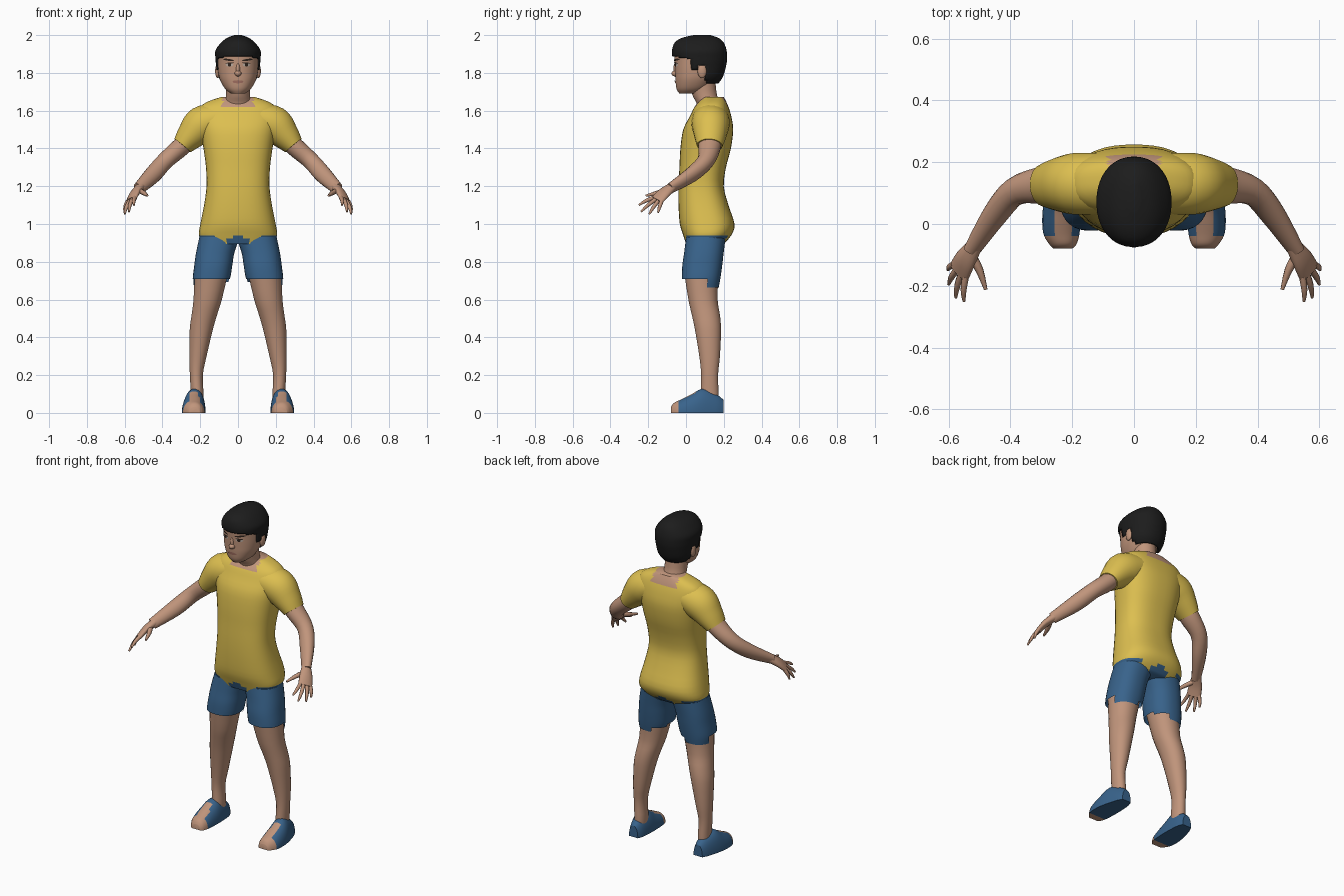
import bpy, bmesh, math
from mathutils import Vector, Matrix

if "Cube" in bpy.data.objects:
    bpy.data.objects.remove(bpy.data.objects["Cube"])


def material(name, rgb):
    m = bpy.data.materials.new(name)
    m.use_nodes = True
    m.diffuse_color = (*rgb, 1)
    bsdf = next(n for n in m.node_tree.nodes if n.type == 'BSDF_PRINCIPLED')
    bsdf.inputs["Base Color"].default_value = (*rgb, 1)
    return m


SKIN = material("skin", (0.53, 0.30, 0.20))
SHIRT = material("yellow cloth", (0.72, 0.52, 0.08))
BLUE = material("blue cloth", (0.04, 0.125, 0.26))
HAIR = material("black hair", (0.012, 0.012, 0.012))
LIP = material("lip", (0.36, 0.16, 0.12))
WHITE = material("eye white", (0.5, 0.42, 0.36))
DARK = material("dark brown", (0.03, 0.018, 0.013))


def finish(name, bm, mats, rule=None, keep=None, mirror=False, angle=50):
    """Turn a bmesh into an object, trimming and colouring faces by rule."""
    bmesh.ops.recalc_face_normals(bm, faces=bm.faces)
    if keep:
        drop = [f for f in bm.faces if not keep(f.calc_center_median())]
        bmesh.ops.delete(bm, geom=drop, context='FACES')
    for f in bm.faces:
        f.smooth = True
        if rule:
            f.material_index = rule(f.calc_center_median())
    me = bpy.data.meshes.new(name)
    bm.to_mesh(me)
    bm.free()
    me.set_sharp_from_angle(angle=math.radians(angle))
    for m in mats:
        me.materials.append(m)
    ob = bpy.data.objects.new(name, me)
    bpy.context.collection.objects.link(ob)
    if mirror:
        ob.modifiers.new("mirror", 'MIRROR').use_mirror_merge = False
    return ob


def smooth_rows(rows, steps):
    """Catmull-Rom interpolation through rows of numbers."""
    out = []
    for i in range(len(rows) - 1):
        a, b, c, d = (rows[max(0, min(len(rows) - 1, i + k))] for k in (-1, 0, 1, 2))
        for s in range(steps):
            t = s / steps
            out.append([q + 0.5 * t * (r - p + t * (2*p - 5*q + 4*r - w + t * (3*(q - r) + w - p)))
                        for p, q, r, w in zip(a, b, c, d)])
    return out + [list(rows[-1])]


def oval(n, p):
    """Unit superellipse points."""
    for k in range(n):
        a = 2 * math.pi * (k + 0.5) / n
        c, s = math.cos(a), math.sin(a)
        yield (math.copysign(abs(c) ** (2 / p), c), math.copysign(abs(s) ** (2 / p), s))


def loft(rings):
    bm = bmesh.new()
    vs = [[bm.verts.new(co) for co in ring] for ring in rings]
    n = len(vs[0])
    for a, b in zip(vs, vs[1:]):
        for k in range(n):
            bm.faces.new((a[k], a[(k + 1) % n], b[(k + 1) % n], b[k]))
    bm.faces.new(vs[0][::-1])
    bm.faces.new(vs[-1])
    return bm


def stack(rows, steps=3, n=32, p=2.3):
    """Loft upward through rows of z, x min, x max, y min, y max."""
    return loft([[((x0 + x1) / 2 + u * (x1 - x0) / 2, (y0 + y1) / 2 + v * (y1 - y0) / 2, z)
                  for u, v in oval(n, p)] for z, x0, x1, y0, y1 in smooth_rows(rows, steps)])


def centred(rows):
    return [(z, -rx, rx, y0, y1) for z, y0, y1, rx in rows]


def tube(rows, side, steps=3, n=16):
    """Loft along a path of x, y, z, radius along side, radius across."""
    pts = smooth_rows(rows, steps)
    rings = []
    for i, (x, y, z, a, b) in enumerate(pts):
        t = (Vector(pts[min(i + 1, len(pts) - 1)][:3]) - Vector(pts[max(i - 1, 0)][:3])).normalized()
        s = Vector(side)
        s = (s - t * s.dot(t)).normalized()
        w = t.cross(s)
        rings.append([Vector((x, y, z)) + s * a * u + w * b * v for u, v in oval(n, 2)])
    return loft(rings)


def ellipsoid(centre, size):
    bm = bmesh.new()
    bmesh.ops.create_uvsphere(bm, u_segments=16, v_segments=10, radius=1,
                              matrix=Matrix.Translation(centre) @ Matrix.Diagonal((*size, 1)))
    return bm


# Shirt body with ragged hem and square neckline
def shirt_rule(c):
    if c.z > 1.617 and abs(c.x) < 0.083:
        return 1
    if c.z < 0.935 and (abs(c.x) > 0.13 or abs(c.x) < 0.045):
        return 2
    return 0


body = centred([(0.895, 0.0, 0.20, 0.185), (0.94, -0.015, 0.24, 0.208), (1.0, -0.033, 0.257, 0.2),
                (1.1, -0.04, 0.225, 0.18), (1.2, -0.04, 0.2, 0.167), (1.3, -0.035, 0.212, 0.17),
                (1.4, -0.03, 0.238, 0.183), (1.5, -0.015, 0.25, 0.2), (1.57, 0.02, 0.24, 0.212),
                (1.62, 0.045, 0.225, 0.2), (1.65, 0.07, 0.212, 0.155), (1.672, 0.09, 0.2, 0.09)])
finish("shirt", stack(body, 3, 40, 2.5), [SHIRT, SKIN, BLUE], shirt_rule)

# Sleeves
finish("sleeves", tube([(0.11, 0.13, 1.555, 0.10, 0.085), (0.19, 0.13, 1.525, 0.10, 0.1),
                        (0.25, 0.128, 1.467, 0.085, 0.078), (0.294, 0.125, 1.415, 0.068, 0.056)],
                       (0, 1, 0), 4, 24), [SHIRT], mirror=True)

# Bare arms down to the wrists
finish("arms", tube([(0.25, 0.128, 1.467, 0.06, 0.05), (0.30, 0.125, 1.41, 0.06, 0.051),
                     (0.385, 0.105, 1.335, 0.046, 0.046), (0.45, 0.03, 1.262, 0.038, 0.046),
                     (0.525, -0.085, 1.188, 0.024, 0.032)], (0, 1, 0), 4), [SKIN], mirror=True)

# Hands: palm, four fingers, thumb
across = Vector((0.05, 0.055, -0.025))
finish("palms", tube([(0.515, -0.07, 1.198, 0.026, 0.024), (0.545, -0.115, 1.165, 0.038, 0.02),
                      (0.566, -0.155, 1.125, 0.042, 0.015)], across), [SKIN], mirror=True)
tips = {"index": (0.55, -0.25, 1.10), "middle": (0.577, -0.238, 1.065),
        "ring": (0.6, -0.195, 1.052), "little": (0.602, -0.148, 1.06)}
for i, (finger, tip) in enumerate(tips.items()):
    root = Vector((0.564, -0.15, 1.13)) + across * (i - 1.5) * 0.25
    mid = root.lerp(Vector(tip), 0.55) + Vector((0.004, 0, 0.004))
    finish(finger + "_fingers", tube([(*root, 0.011, 0.012), (*mid, 0.01, 0.01), (*tip, 0.005, 0.005)],
                                     across, 3, 8), [SKIN], mirror=True)
finish("thumbs", tube([(0.53, -0.095, 1.18, 0.014, 0.016), (0.50, -0.15, 1.165, 0.013, 0.013),
                       (0.48, -0.212, 1.15, 0.006, 0.006)], across, 3, 8), [SKIN], mirror=True)

# Shorts, longer at the back of the knee
finish("shorts", stack([(0.655, 0.065, 0.235, -0.02, 0.172), (0.71, 0.042, 0.24, -0.022, 0.182),
                        (0.78, 0.03, 0.232, -0.02, 0.192), (0.85, 0.018, 0.222, -0.01, 0.2),
                        (0.93, -0.01, 0.205, 0.0, 0.21)], 4),
       [BLUE], keep=lambda c: c.z > (0.71 if c.y < 0.115 else 0.66 if c.x > 0.12 else 0.69), mirror=True)

# Legs
finish("legs", stack([(0.04, 0.185, 0.25, 0.08, 0.17), (0.1, 0.182, 0.25, 0.077, 0.173),
                      (0.2, 0.186, 0.255, 0.08, 0.17), (0.3, 0.166, 0.258, 0.07, 0.18),
                      (0.44, 0.133, 0.256, 0.047, 0.186), (0.52, 0.11, 0.246, 0.03, 0.18),
                      (0.6, 0.085, 0.236, 0.012, 0.168), (0.74, 0.052, 0.23, -0.01, 0.172)],
                     3, 24, 2.1), [SKIN], mirror=True)

# Open-toed shoes, lofted from heel to toe with a flat sole
shoe = smooth_rows([(0.198, 0.19, 0.25, 0.07), (0.16, 0.177, 0.268, 0.1), (0.09, 0.172, 0.288, 0.128),
                    (0.03, 0.172, 0.297, 0.1), (-0.03, 0.176, 0.294, 0.07),
                    (-0.065, 0.186, 0.275, 0.052), (-0.08, 0.2, 0.26, 0.03)], 5)
rings = []
for y, x0, x1, h in shoe:
    rings.append([((x0 + x1) / 2 + u * (x1 - x0) / 2, y, max(0, v) * h) for u, v in oval(28, 2.2)])


def shoe_rule(c):
    slot = abs(c.x - 0.232) < 0.026 and c.y < 0.055 and c.z > 0.03
    return int(slot or c.y < -0.035)


finish("shoes", loft(rings), [BLUE, SKIN], shoe_rule, mirror=True)

# Neck and head
finish("neck", stack(centred([(1.58, 0.07, 0.2, 0.078), (1.64, 0.055, 0.185, 0.072),
                              (1.68, 0.035, 0.165, 0.064), (1.76, 0.01, 0.155, 0.066)]), p=2), [SKIN])
head = centred([(1.69, -0.035, 0.06, 0.036), (1.715, -0.05, 0.11, 0.068), (1.76, -0.056, 0.15, 0.094),
                (1.80, -0.058, 0.18, 0.105), (1.85, -0.06, 0.2, 0.11), (1.91, -0.062, 0.2, 0.108),
                (1.955, -0.045, 0.18, 0.085), (1.98, 0.02, 0.13, 0.04)])
finish("head", stack(head, 4, 40, 2.2), [SKIN])
finish("ears", ellipsoid((0.108, 0.085, 1.81), (0.013, 0.024, 0.038)), [SKIN], mirror=True)
finish("nose", ellipsoid((0, -0.056, 1.797), (0.018, 0.021, 0.016)), [SKIN])
finish("nose_bridge", ellipsoid((0, -0.053, 1.82), (0.011, 0.014, 0.035)), [SKIN])

# Facial details: thin patches that follow the face
face_rows = smooth_rows(head, 12)


def face_y(x, z):
    _, x0, x1, y0, y1 = min(face_rows, key=lambda r: abs(r[0] - z))
    return (y0 + y1) / 2 - (y1 - y0) / 2 * (1 - min(1, abs(x) / x1) ** 2.2) ** (1 / 2.2)


def patch(name, x, z, w, h, mat, lift, slope=0, mirror=True):
    bm = bmesh.new()
    bmesh.ops.create_grid(bm, x_segments=8, y_segments=4, size=1)
    for v in bm.verts:
        u, t = v.co.x, v.co.y
        px = x + u * w
        pz = z + t * h * math.sqrt(max(0, 1.02 - u * u)) + slope * u * w
        v.co = (px, face_y(px, pz) - lift, pz)
    finish(name, bm, [mat], mirror=mirror)


patch("eye_whites", 0.045, 1.843, 0.021, 0.009, WHITE, 0.003)
patch("irises", 0.045, 1.843, 0.009, 0.009, DARK, 0.005)
patch("upper_lids", 0.045, 1.852, 0.023, 0.003, DARK, 0.005, -0.08)
patch("eyebrows", 0.05, 1.869, 0.029, 0.005, DARK, 0.004, 0.12)
patch("lips", 0, 1.753, 0.03, 0.008, LIP, 0.004, mirror=False)


# Hair shell, trimmed around the face and ears
def hair_keep(c):
    if c.y < 0.03:
        line = 1.888 - 0.25 * max(0, abs(c.x) - 0.06)
    elif c.y < 0.065:
        line = 1.815
    elif c.y < 0.105:
        line = 1.84
    else:
        line = 1.745
    return c.z > line


hair = centred([(1.74, -0.02, 0.168, 0.078), (1.78, -0.045, 0.196, 0.106), (1.84, -0.065, 0.213, 0.116),
                (1.88, -0.072, 0.218, 0.12), (1.92, -0.074, 0.215, 0.119), (1.96, -0.06, 0.2, 0.09),
                (1.985, -0.022, 0.172, 0.058), (2.0, 0.04, 0.13, 0.02)])
cap = finish("hair", stack(hair, 5, 48, 2.15), [HAIR], keep=hair_keep)
thick = cap.modifiers.new("thickness", 'SOLIDIFY')
thick.thickness = 0.012
thick.offset = -1
